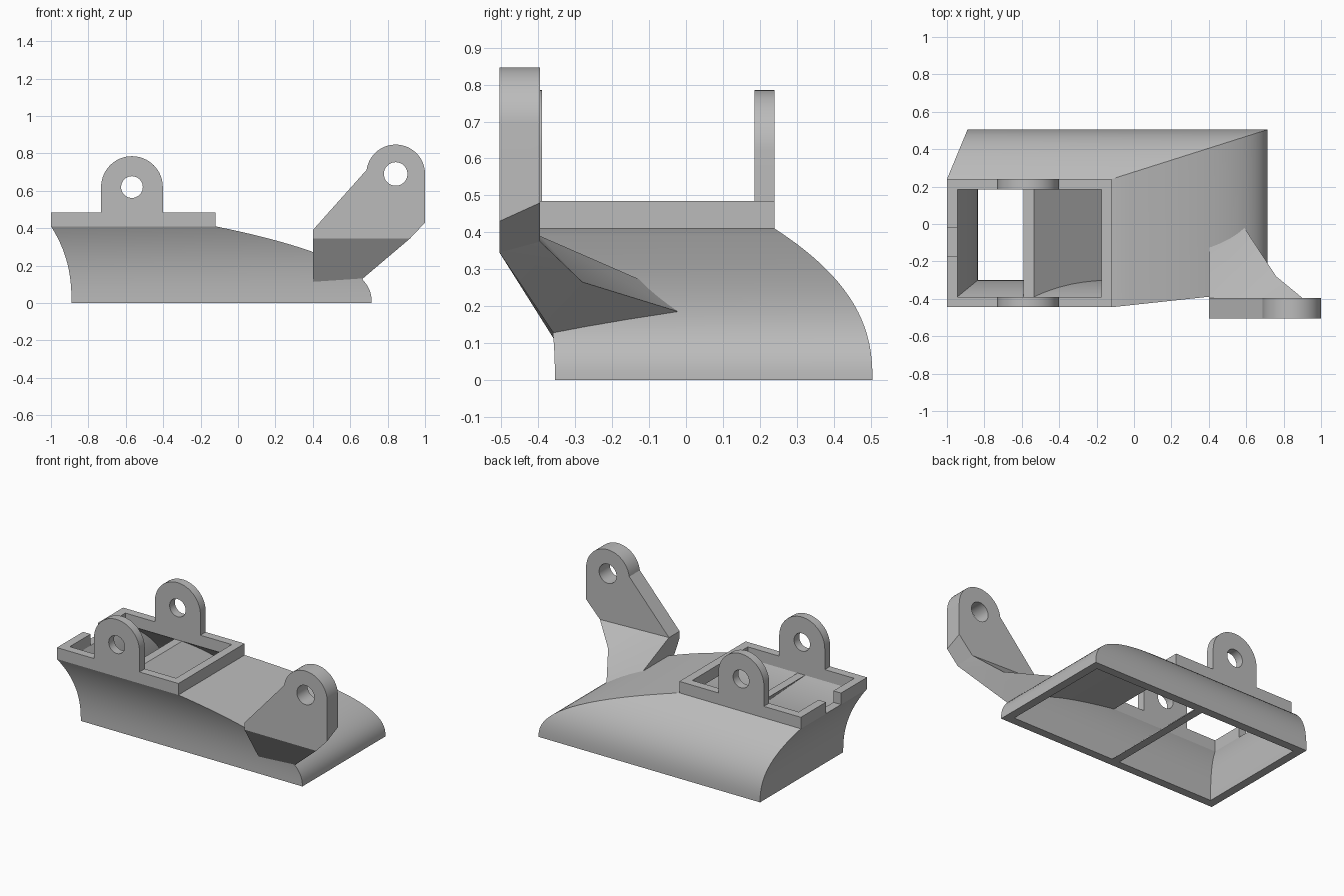
import bpy, bmesh, math
from mathutils import Vector

cube = bpy.data.objects.get("Cube")
if cube:
    bpy.data.objects.remove(cube)

grey = bpy.data.materials.new("plain grey")
grey.use_nodes = True
GREY = (0.5, 0.5, 0.5, 1)
grey.diffuse_color = GREY
grey.node_tree.nodes["Principled BSDF"].inputs["Base Color"].default_value = GREY

DECK, RIM_TOP, WALL, STEPS = 0.41, 0.485, 0.055, 20
FOOT = (-0.89, 0.715, -0.355, 0.505)    # x0, x1, y0, y1 on the ground
TOP = (-1.0, -0.12, -0.445, 0.24)       # same at deck height


def finish(bm, name):
    bmesh.ops.recalc_face_normals(bm, faces=bm.faces)
    mesh = bpy.data.meshes.new(name)
    bm.to_mesh(mesh)
    bm.free()
    obj = bpy.data.objects.new(name, mesh)
    bpy.context.collection.objects.link(obj)
    mesh.materials.append(grey)
    bpy.ops.object.select_all(action='DESELECT')
    obj.select_set(True)
    bpy.context.view_layer.objects.active = obj
    bpy.ops.object.shade_smooth_by_angle(angle=math.radians(25))
    return obj


def section(z, inset):
    """Rectangle of the flared body at height z."""
    f = (z / DECK) ** 2.4
    x0, x1, y0, y1 = (a + (b - a) * f for a, b in zip(FOOT, TOP))
    return x0 + inset, x1 - inset, y0 + inset, y1 - inset


def rect_ring(bm, x0, x1, y0, y1, z):
    return [bm.verts.new((x, y, z)) for x, y in
            ((x0, y0), (x1, y0), (x1, y1), (x0, y1))]


def bridge(bm, a, b):
    for i in range(len(a)):
        j = (i + 1) % len(a)
        bm.faces.new((a[i], a[j], b[j], b[i]))


def prism(bm, loops, place, depth):
    """Fill 2D loops (outline, then holes) and extrude them by depth."""
    edges = []
    for loop in loops:
        vs = [bm.verts.new(place(u, v)) for u, v in loop]
        edges += [bm.edges.new((vs[i - 1], vs[i])) for i in range(len(vs))]
    bmesh.ops.triangle_fill(bm, edges=edges, use_beauty=True, use_dissolve=False)
    ext = bmesh.ops.extrude_face_region(bm, geom=bm.faces[:])
    moved = [g for g in ext["geom"] if isinstance(g, bmesh.types.BMVert)]
    bmesh.ops.translate(bm, verts=moved, vec=Vector(depth))
    return moved


def arc(cx, cz, r, start, end, n):
    angles = [math.radians(start + (end - start) * i / n) for i in range(n + 1)]
    return [(cx + r * math.cos(a), cz + r * math.sin(a)) for a in angles]


# hollow flared body, open at the top and bottom
bm = bmesh.new()
levels = [DECK * i / STEPS for i in range(STEPS + 1)]
rings = [rect_ring(bm, *section(z, 0), z) for z in levels]
rings += [rect_ring(bm, *section(z, WALL), z) for z in reversed(levels)]
for i in range(len(rings)):
    bridge(bm, rings[i - 1], rings[i])
finish(bm, "body_shell")

# slanted divider inside the body
bm = bmesh.new()
rings = []
for z in levels:
    _, _, y0, y1 = section(z, WALL - 0.01)
    x = -0.14 - 0.45 * z / DECK
    rings.append(rect_ring(bm, x, x + 0.055, y0, y1, z))
for a, b in zip(rings, rings[1:]):
    bridge(bm, a, b)
bm.faces.new(rings[0])
bm.faces.new(rings[-1])
finish(bm, "slanted_divider")

# upright rim with a notch in one end
x0, x1, y0, y1 = TOP
i0, i1, j0, j1 = section(DECK, WALL)
n0, n1 = -0.175, -0.02
outline = [(x0, n0), (x0, y0), (x1, y0), (x1, y1), (x0, y1), (x0, n1),
           (i0, n1), (i0, j1), (i1, j1), (i1, j0), (i0, j0), (i0, n0)]
bm = bmesh.new()
prism(bm, [outline], lambda u, v: (u, v, DECK), (0, 0, RIM_TOP - DECK))
finish(bm, "top_rim")

# pair of round-topped lugs on the rim
for name, y in (("front_lug", TOP[2]), ("back_lug", TOP[3] - WALL)):
    cx, cz, r = -0.567, 0.62, 0.165
    outline = [(cx - r, RIM_TOP), (cx + r, RIM_TOP)] + arc(cx, cz, r, 0, 180, 32)
    hole = arc(cx, cz, 0.058, 0, 350, 35)
    bm = bmesh.new()
    prism(bm, [outline, hole], lambda u, v: (u, y, v), (0, WALL, 0))
    finish(bm, name)

# side arm plate with a pivot hole
FRONT, BACK = -0.505, -0.395
cx, cz, r = 0.843, 0.69, 0.157
outline = [(0.4, 0.39), (0.4, 0.345), (0.92, 0.345), (1.0, 0.43)]
outline += arc(cx, cz, r, 0, 172, 32)
bm = bmesh.new()
moved = prism(bm, [outline, arc(cx, cz, 0.063, 0, 350, 35)],
              lambda u, v: (u, FRONT, v), (0, BACK - FRONT, 0))
for v in moved:                          # lower back edge leans upward
    if v.co.x > 0.9 and v.co.z < 0.44:
        v.co.z += 0.05 if v.co.x > 0.95 else 0.03
        v.co.x -= 0 if v.co.x > 0.95 else 0.02
finish(bm, "arm_plate")

# faceted gusset joining the arm to the body
points = {
    "A": (0.4, FRONT, 0.345), "B": (0.92, FRONT, 0.345),
    "a": (0.4, BACK, 0.39), "b": (0.9, BACK, 0.375),
    "c": (0.76, -0.28, 0.265), "d": (0.59, -0.02, 0.185),
    "e": (0.4, -0.12, 0.27), "f": (0.66, -0.357, 0.125),
    "g": (0.4, -0.357, 0.11), "k": (0.4, -0.38, 0.268),
}
bm = bmesh.new()
verts = {key: bm.verts.new(co) for key, co in points.items()}
for face in ("ABfg", "Bbc", "Bcf", "cdf", "abc", "acd", "ade",
             "aek", "akg", "agA", "AabB", "edk", "dfk", "fgk"):
    bm.faces.new([verts[key] for key in face])
finish(bm, "arm_gusset")
